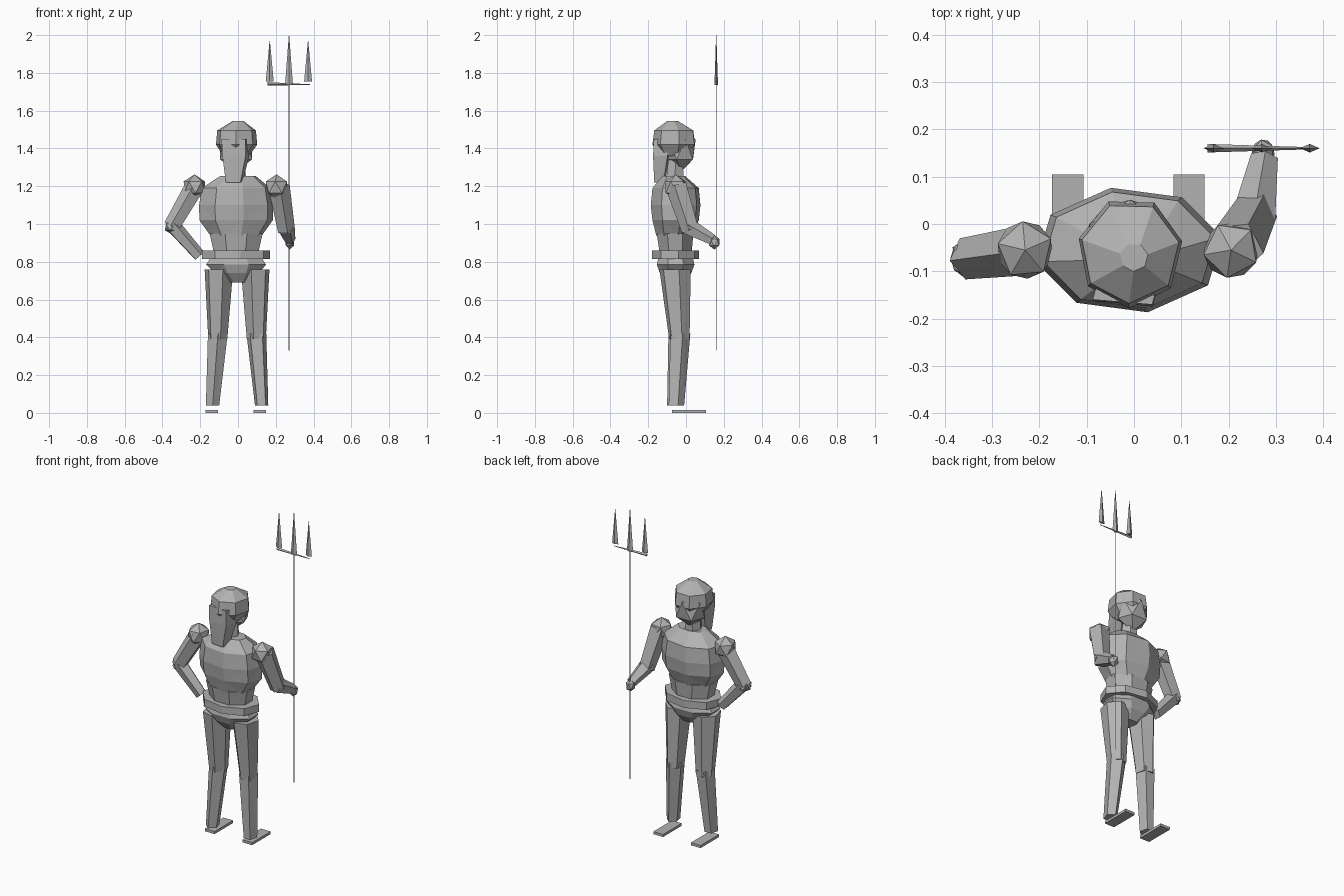
import bpy, bmesh, math
from mathutils import Vector, Matrix

grey = bpy.data.materials.new("plain grey")
grey.diffuse_color = (0.45, 0.45, 0.45, 1)


def finish(name, bm):
    bmesh.ops.recalc_face_normals(bm, faces=bm.faces)
    me = bpy.data.meshes.new(name)
    bm.to_mesh(me)
    bm.free()
    me.materials.append(grey)
    ob = bpy.data.objects.new(name, me)
    bpy.context.collection.objects.link(ob)
    return ob


def loft(name, rings, n=6, phase=0.0):
    """Stack of n-sided horizontal rings: (cx, cy, z, rx, ry)."""
    bm = bmesh.new()
    loops = []
    for cx, cy, z, rx, ry in rings:
        loops.append([bm.verts.new((cx + rx * math.cos(phase + math.tau * i / n),
                                    cy + ry * math.sin(phase + math.tau * i / n), z))
                      for i in range(n)])
    for a, b in zip(loops, loops[1:]):
        for i in range(n):
            j = (i + 1) % n
            bm.faces.new((a[i], a[j], b[j], b[i]))
    bm.faces.new(loops[0])
    bm.faces.new(loops[-1])
    bmesh.ops.triangulate(bm, faces=[f for f in bm.faces if len(f.verts) == 4])
    return finish(name, bm)


def limb(name, p0, p1, r0, r1, n=5):
    """Tapered prism between two points."""
    p0, p1 = Vector(p0), Vector(p1)
    d = p1 - p0
    bm = bmesh.new()
    bmesh.ops.create_cone(bm, cap_ends=True, segments=n, radius1=r0, radius2=r1, depth=d.length)
    rot = d.to_track_quat('Z', 'Y').to_matrix().to_4x4()
    bm.transform(Matrix.Translation((p0 + p1) / 2) @ rot)
    return finish(name, bm)


def ball(name, c, r, turn=0.0):
    bm = bmesh.new()
    bmesh.ops.create_icosphere(bm, subdivisions=1, radius=1)
    bm.transform(Matrix.Translation(c) @ Matrix.Diagonal((*r, 1)) @ Matrix.Rotation(turn, 4, 'Z'))
    return finish(name, bm)


def box(name, lo, hi):
    bm = bmesh.new()
    bmesh.ops.create_cube(bm, size=1)
    lo, hi = Vector(lo), Vector(hi)
    bm.transform(Matrix.Translation((lo + hi) / 2) @ Matrix.Diagonal((*(hi - lo), 1)))
    return finish(name, bm)


E = math.pi / 8

# head, hair and neck (the figure looks towards +y)
ball("face", (-0.01, -0.025, 1.395), (0.10, 0.085, 0.118), 0.3)
loft("hair", [(-0.01, -0.06, 1.36, 0.07, 0.075), (-0.008, -0.06, 1.42, 0.112, 0.118),
              (-0.008, -0.06, 1.495, 0.105, 0.108), (0.0, -0.07, 1.545, 0.03, 0.03)], 7, 0.2)
loft("hanging_hair", [(-0.02, -0.14, 1.22, 0.055, 0.035), (-0.012, -0.13, 1.36, 0.088, 0.055),
                      (-0.015, -0.13, 1.45, 0.09, 0.05)], 4, math.pi / 4 - 0.15)
loft("neck", [(-0.01, -0.06, 1.2, 0.055, 0.055), (-0.01, -0.055, 1.34, 0.045, 0.045)], 6)

# torso
loft("chest", [(-0.01, -0.06, 0.94, 0.14, 0.10), (-0.01, -0.055, 1.02, 0.198, 0.125),
               (-0.01, -0.055, 1.10, 0.20, 0.134), (-0.01, -0.055, 1.19, 0.185, 0.125),
               (0.0, -0.065, 1.255, 0.095, 0.06)], 8, E / 2)
loft("waist", [(-0.01, -0.055, 0.85, 0.128, 0.092), (-0.01, -0.058, 0.95, 0.152, 0.105)], 8, E)
loft("belt", [(-0.01, -0.055, 0.815, 0.182, 0.126), (-0.01, -0.055, 0.86, 0.182, 0.126)], 8, E / 3)
loft("hips", [(0.0, -0.055, 0.69, 0.055, 0.05), (-0.005, -0.055, 0.74, 0.125, 0.09),
              (-0.01, -0.055, 0.785, 0.172, 0.108), (-0.01, -0.055, 0.815, 0.15, 0.10)], 8, E)

# legs and feet
for side, s in (("left", -1), ("right", 1)):
    o = -0.005
    loft(side + "_thigh", [(o + s * 0.102, -0.035, 0.39, 0.052, 0.056),
                           (o + s * 0.096, -0.058, 0.76, 0.078, 0.086)], 6, 0.25 * s)
    loft(side + "_shin", [(o + s * 0.13, -0.055, 0.038, 0.037, 0.045),
                          (o + s * 0.102, -0.035, 0.42, 0.055, 0.058)], 5, 0.3 * s)
    x = -0.012 + s * 0.128
    box(side + "_foot", (x - 0.033, -0.075, 0.0), (x + 0.033, 0.105, 0.016))

# left arm, hand on hip
ball("left_shoulder", (-0.23, -0.055, 1.195), (0.066, 0.068, 0.068), 0.4)
limb("left_upper_arm", (-0.225, -0.055, 1.20), (-0.35, -0.072, 0.985), 0.055, 0.046)
ball("left_elbow", (-0.35, -0.072, 0.985), (0.042, 0.046, 0.04))
limb("left_forearm", (-0.355, -0.072, 1.0), (-0.205, -0.06, 0.83), 0.043, 0.034)

# right arm, reaching forward to the trident
ball("right_shoulder", (0.205, -0.055, 1.195), (0.066, 0.066, 0.068), 0.8)
limb("right_upper_arm", (0.215, -0.05, 1.20), (0.255, 0.025, 0.965), 0.06, 0.048)
limb("right_forearm", (0.252, 0.01, 0.985), (0.275, 0.14, 0.915), 0.048, 0.03)
ball("right_hand", (0.273, 0.15, 0.903), (0.027, 0.032, 0.038), 0.5)

# trident: thin shaft, tapered crossbar and three flat spikes
limb("trident_shaft", (0.27, 0.16, 0.33), (0.27, 0.16, 1.74), 0.002, 0.002, 4)
limb("trident_crossbar", (0.155, 0.16, 1.742), (0.38, 0.16, 1.738), 0.009, 0.002, 4)
for name, x, z0, z1 in (("left", 0.168, 1.755, 1.97), ("middle", 0.27, 1.735, 2.0),
                        ("right", 0.371, 1.755, 1.968)):
    loft(name + "_spike", [(x, 0.16, z0, 0.021, 0.009), (x, 0.16, z1, 0.001, 0.001)], 4)
